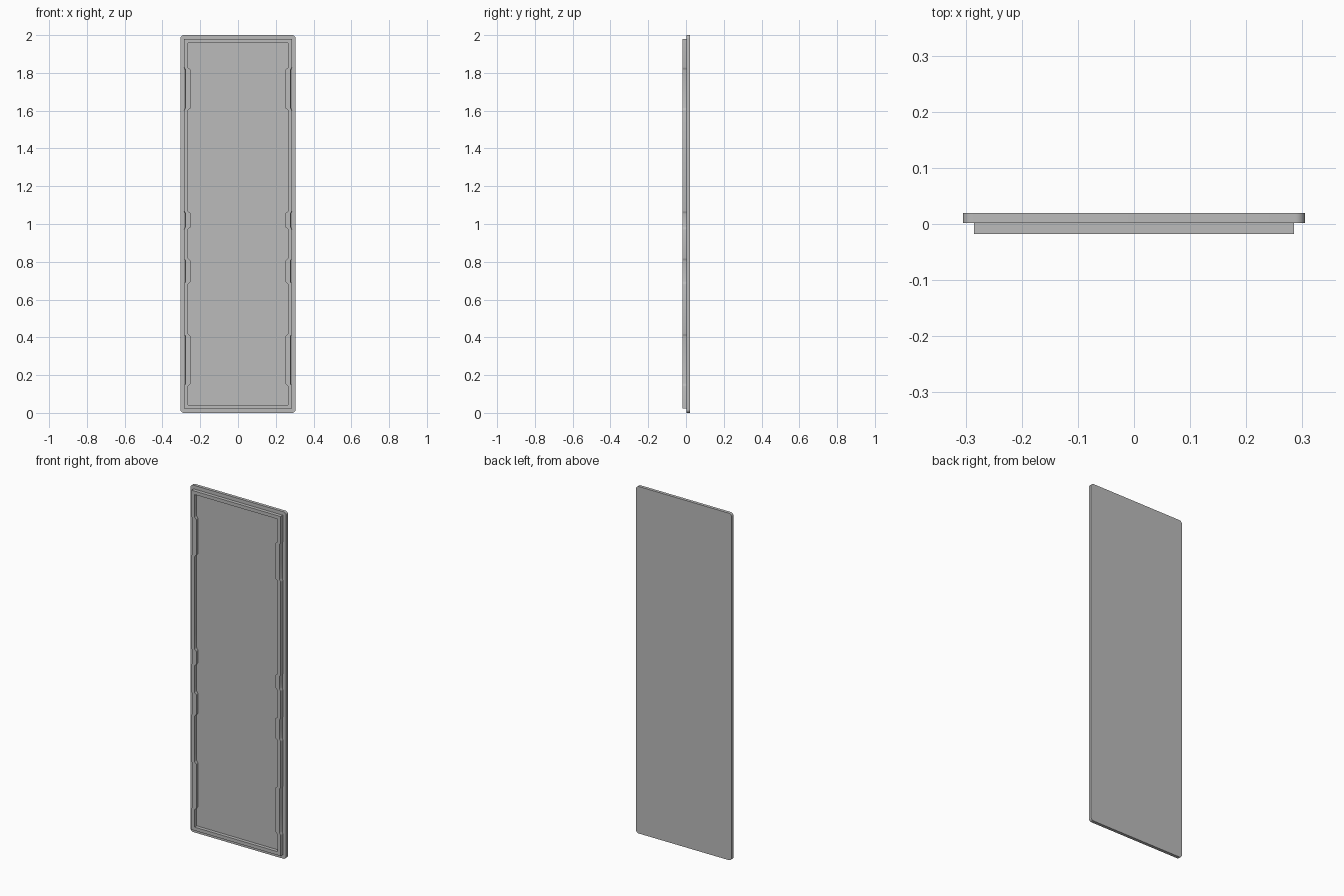
import bpy
import bmesh
import math

cube = bpy.data.objects.get("Cube")
if cube:
    bpy.data.objects.remove(cube, do_unlink=True)

grey = bpy.data.materials.new("plain_grey")
grey.use_nodes = True
colour = (0.5, 0.5, 0.5, 1)
grey.diffuse_color = colour
grey.node_tree.nodes["Principled BSDF"].inputs["Base Color"].default_value = colour

HALF_W, HEIGHT = 0.305, 2.0
FRONT, BACK, RIM_FRONT = 0.002, 0.02, -0.018
RIM_X, RIM_LOW, RIM_HIGH, WALL = 0.285, 0.022, 1.979, 0.02
CLIPS = [(0.14, 0.42), (0.68, 0.82), (0.97, 1.07), (1.60, 1.83)]


def finish(name, bm):
    bmesh.ops.recalc_face_normals(bm, faces=bm.faces)
    mesh = bpy.data.meshes.new(name)
    bm.to_mesh(mesh)
    bm.free()
    mesh.materials.append(grey)
    obj = bpy.data.objects.new(name, mesh)
    bpy.context.collection.objects.link(obj)
    bpy.ops.object.select_all(action='DESELECT')
    obj.select_set(True)
    bpy.context.view_layer.objects.active = obj
    bpy.ops.object.shade_smooth_by_angle(angle=math.radians(30))
    return obj


# Cover panel: rounded rectangle given thickness
bm = bmesh.new()
r = 0.018
outline = []
for cx, cz, start in [(1, 1, 0), (-1, 1, 90), (-1, -1, 180), (1, -1, 270)]:
    for i in range(9):
        a = math.radians(start + i * 90 / 8)
        outline.append((cx * (HALF_W - r) + r * math.cos(a),
                        HEIGHT / 2 + cz * (HEIGHT / 2 - r) + r * math.sin(a)))
face = bm.faces.new([bm.verts.new((x, BACK, z)) for x, z in outline])
side = bmesh.ops.extrude_face_region(bm, geom=[face], use_keep_orig=True)
bmesh.ops.translate(bm, vec=(0, FRONT - BACK, 0),
                    verts=[v for v in side["geom"] if isinstance(v, bmesh.types.BMVert)])
finish("cover_panel", bm)


# Raised rim: closed wall that steps inward at each clip recess
def side_path(x, low, high, step):
    path = [(x, low)]
    for z0, z1 in CLIPS:
        for i in range(5):
            t = i / 4
            path.append((x - step * (3 * t * t - 2 * t ** 3), z0 + 0.016 * t))
        for i in range(5):
            t = 1 - i / 4
            path.append((x - step * (3 * t * t - 2 * t ** 3), z1 - 0.016 * t))
    path.append((x, high))
    return path


def rim_loop(bm, inset, step, y):
    right = side_path(RIM_X - inset, RIM_LOW + inset, RIM_HIGH - inset, step)
    left = [(-x, z) for x, z in reversed(right)]
    return [bm.verts.new((x, y, z)) for x, z in right + left]


bm = bmesh.new()
loops = [rim_loop(bm, 0, 0.004, FRONT), rim_loop(bm, 0, 0.008, RIM_FRONT),
         rim_loop(bm, WALL, 0.014, RIM_FRONT), rim_loop(bm, WALL, 0.009, FRONT)]
for a, b in zip(loops, loops[1:] + loops[:1]):
    for i in range(len(a)):
        j = (i + 1) % len(a)
        bm.faces.new((a[i], a[j], b[j], b[i]))
finish("raised_rim", bm)
